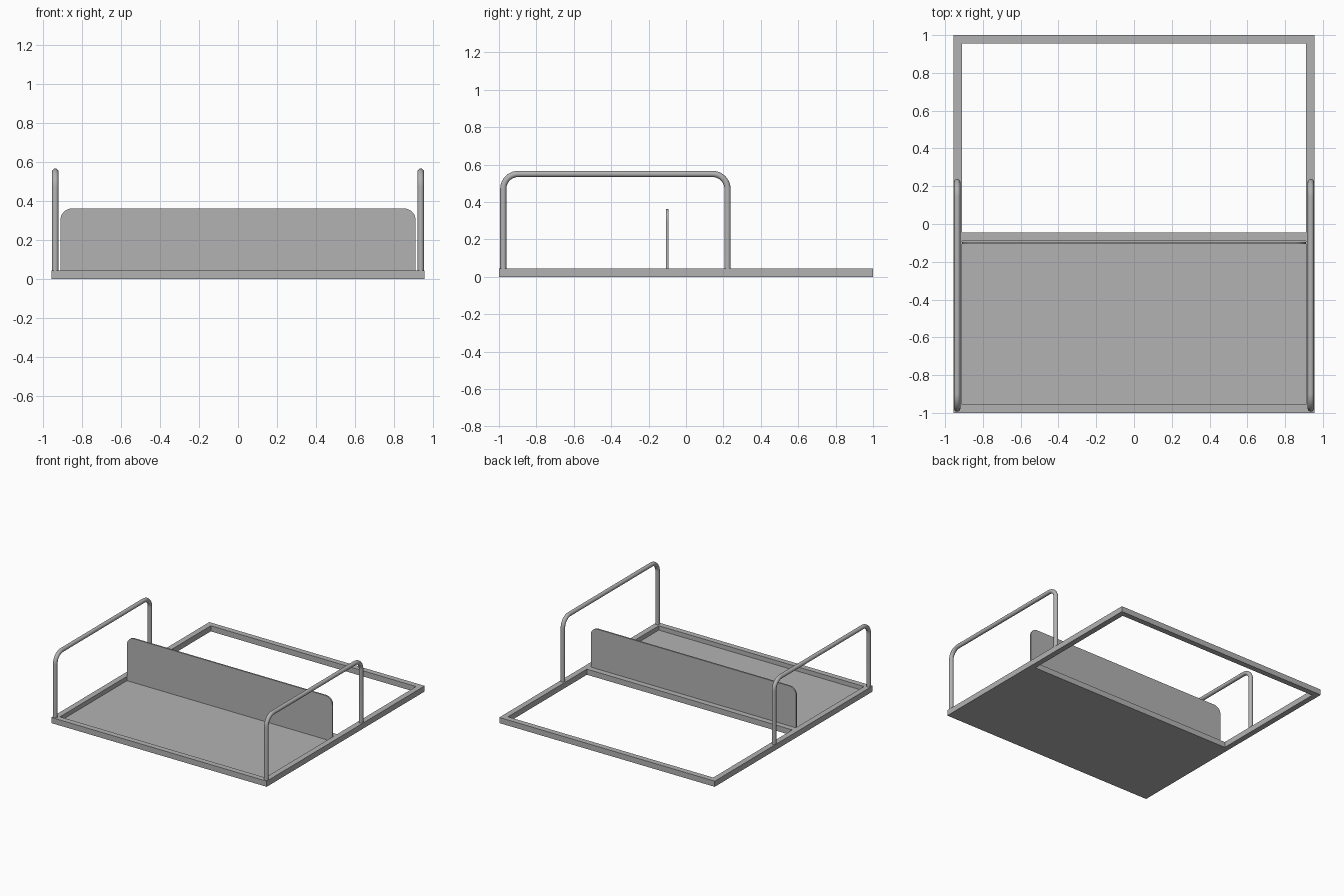
import bpy
import bmesh
import math
from mathutils import Vector

old = bpy.data.objects.get("Cube")
if old:
    bpy.data.objects.remove(old, do_unlink=True)

# Single plain metal colour
GREY = (0.45, 0.45, 0.45, 1)
metal = bpy.data.materials.new("grey metal")
metal.use_nodes = True
metal.diffuse_color = GREY
metal.node_tree.nodes["Principled BSDF"].inputs["Base Color"].default_value = GREY

HALF_X, HALF_Y = 0.955, 1.0
TUBE = 0.045                      # square tube of the base frame
INNER_X, INNER_Y = HALF_X - TUBE, HALF_Y - TUBE
BOARD_Y = -0.1


def add_mesh(name, bm):
    mesh = bpy.data.meshes.new(name)
    bmesh.ops.recalc_face_normals(bm, faces=bm.faces)
    bm.to_mesh(mesh)
    bm.free()
    mesh.materials.append(metal)
    obj = bpy.data.objects.new(name, mesh)
    bpy.context.collection.objects.link(obj)
    return obj


def extrude_outline(name, points, offset):
    """Closed flat outline pushed along an offset vector."""
    bm = bmesh.new()
    face = bm.faces.new([bm.verts.new(p) for p in points])
    moved = bmesh.ops.extrude_face_region(bm, geom=[face])["geom"]
    verts = [v for v in moved if isinstance(v, bmesh.types.BMVert)]
    bmesh.ops.translate(bm, verts=verts, vec=offset)
    return add_mesh(name, bm)


def box(name, x0, x1, y0, y1, z0, z1):
    corners = [(x0, y0, z0), (x1, y0, z0), (x1, y1, z0), (x0, y1, z0)]
    return extrude_outline(name, corners, (0, 0, z1 - z0))


def arc(cx, cy, r, start, end, steps=8):
    angles = [math.radians(start + (end - start) * i / steps) for i in range(steps + 1)]
    return [(cx + r * math.cos(a), cy + r * math.sin(a)) for a in angles]


# Base frame: mitred rectangular ring
bm = bmesh.new()
rings = []
for hx, hy in ((HALF_X, HALF_Y), (INNER_X, INNER_Y)):
    for z in (0, TUBE):
        rings.append([bm.verts.new((sx * hx, sy * hy, z))
                      for sx, sy in ((-1, -1), (1, -1), (1, 1), (-1, 1))])
for a, b in ((0, 1), (1, 3), (3, 2), (2, 0)):
    for i in range(4):
        j = (i + 1) % 4
        bm.faces.new((rings[a][i], rings[a][j], rings[b][j], rings[b][i]))
add_mesh("base_frame", bm)

# Cross member and recessed floor sheet
box("cross_member", -INNER_X, INNER_X, -0.09, -0.045, 0, TUBE)
box("floor_sheet", -INNER_X, INNER_X, -INNER_Y, -0.09, 0, 0.01)

# Upright divider board with rounded top corners
R, TOP = 0.06, 0.362
outline = [(-INNER_X, 0.01), (INNER_X, 0.01)]
outline += arc(INNER_X - R, TOP - R, R, 0, 90)
outline += arc(R - INNER_X, TOP - R, R, 90, 180)
extrude_outline("divider_board", [(x, BOARD_Y - 0.006, z) for x, z in outline], (0, 0.012, 0))


# Side rails: round tube swept along a bent path
def side_rail(name, x):
    front, back, top, bend, radius, sides = -0.977, 0.222, 0.55, 0.08, 0.0165, 20
    path = [(front, TUBE)]
    path += arc(front + bend, top - bend, bend, 180, 90, 10)
    path += arc(back - bend, top - bend, bend, 90, 0, 10)
    path.append((back, TUBE))
    path = [Vector(p) for p in path]
    bm = bmesh.new()
    loops = []
    for i, p in enumerate(path):
        # Ends stay square to the frame, bends follow the path
        if i in (0, len(path) - 1):
            normal = Vector((-1 if i == 0 else 1, 0))
        else:
            t = (path[i + 1] - p).normalized() + (p - path[i - 1]).normalized()
            normal = Vector((-t.y, t.x)).normalized()
        loop = []
        for k in range(sides):
            a = math.tau * k / sides
            q = p + normal * radius * math.sin(a)
            loop.append(bm.verts.new((x + radius * math.cos(a), q.x, q.y)))
        loops.append(loop)
    for a, b in zip(loops, loops[1:]):
        for k in range(sides):
            n = (k + 1) % sides
            bm.faces.new((a[k], a[n], b[n], b[k]))
    bm.faces.new(loops[0])
    bm.faces.new(loops[-1])
    obj = add_mesh(name, bm)
    bpy.ops.object.select_all(action="DESELECT")
    obj.select_set(True)
    bpy.context.view_layer.objects.active = obj
    bpy.ops.object.shade_smooth_by_angle(angle=math.radians(40))


side_rail("left_rail", 0.936)
side_rail("right_rail", -0.936)
